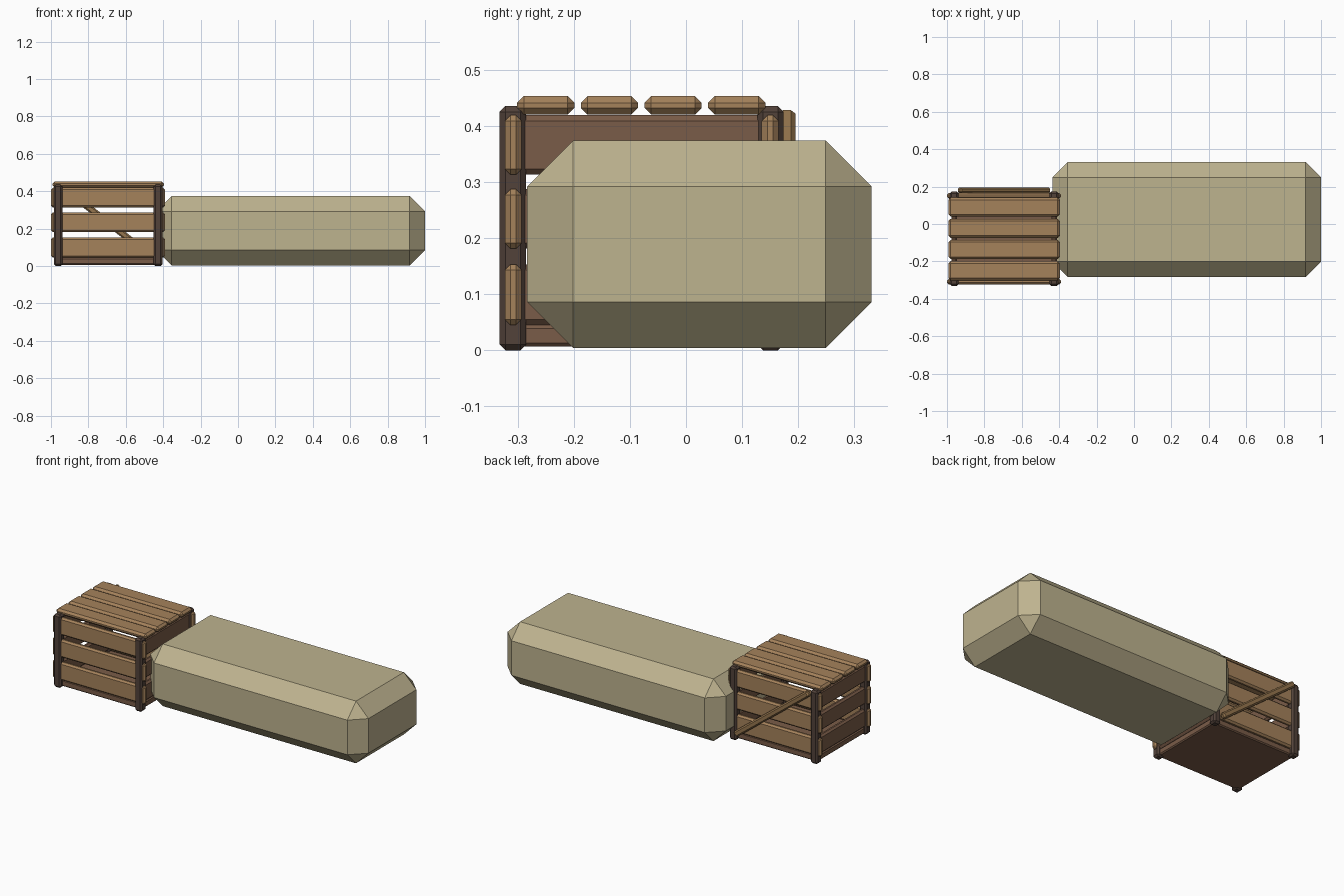
import bpy, bmesh, math
from mathutils import Matrix

if "Cube" in bpy.data.objects:
    bpy.data.objects.remove(bpy.data.objects["Cube"])


def material(name, r, g, b):
    lin = [((c / 255 + 0.055) / 1.055) ** 2.4 for c in (r, g, b)]
    m = bpy.data.materials.new(name)
    m.diffuse_color = (*lin, 1)
    m.use_nodes = True
    m.node_tree.nodes["Principled BSDF"].inputs["Base Color"].default_value = m.diffuse_color
    return m


CLOTH = material("khaki cloth", 190, 179, 143)
PLANK = material("light plank wood", 165, 130, 91)
PANEL = material("reddish wood", 122, 92, 72)
POST = material("dark post wood", 82, 66, 58)
BRACE = material("brace wood", 150, 118, 78)


def box(name, x, y, z, mat, bevel, tilt=0):
    """Chamfered box from (min, max) ranges, optionally tilted about y."""
    bm = bmesh.new()
    bmesh.ops.create_cube(bm, size=1)
    size = [r[1] - r[0] for r in (x, y, z)]
    bmesh.ops.scale(bm, vec=size, verts=bm.verts)
    bmesh.ops.bevel(bm, geom=bm.edges[:], offset=bevel, segments=1,
                    affect='EDGES')
    bmesh.ops.rotate(bm, matrix=Matrix.Rotation(tilt, 3, 'Y'), verts=bm.verts)
    me = bpy.data.meshes.new(name)
    bm.to_mesh(me)
    bm.free()
    me.materials.append(mat)
    ob = bpy.data.objects.new(name, me)
    ob.location = [(r[0] + r[1]) / 2 for r in (x, y, z)]
    bpy.context.collection.objects.link(ob)
    return ob


# Long padded block
box("padded_block", (-0.437, 1.0), (-0.283, 0.331), (0.004, 0.374), CLOTH, 0.082)

# Corner posts
for side, px in (("left", (-0.985, -0.938)), ("right", (-0.451, -0.404))):
    for end, py in (("front", (-0.332, -0.285)), ("back", (0.127, 0.174))):
        box(f"{end}_{side}_post", px, py, (0, 0.435), POST, 0.01)

# Three rows of slats around the crate
for i, z in enumerate(((0.045, 0.153), (0.181, 0.287), (0.313, 0.419))):
    box(f"front_slat_{i}", (-1.0, -0.39), (-0.323, -0.293), z, PLANK, 0.01)
    box(f"back_slat_{i}", (-1.0, -0.39), (0.135, 0.165), z, PLANK, 0.01)
    box(f"left_slat_{i}", (-0.977, -0.947), (-0.30, 0.142), z, PANEL, 0.01)
    box(f"right_slat_{i}", (-0.442, -0.412), (-0.30, 0.142), z, PANEL, 0.01)

# Lid planks
for i in range(4):
    y = -0.301 + 0.1135 * i
    box(f"lid_plank_{i}", (-0.992, -0.396), (y, y + 0.102), (0.42, 0.453), PLANK, 0.012)

# Base panel
box("base_panel", (-0.972, -0.417), (-0.31, 0.152), (0.007, 0.045), PANEL, 0.006)

# Diagonal brace across the back
box("back_brace", (-1.0, -0.39), (0.165, 0.195), (0.215, 0.25), BRACE, 0.008,
    math.radians(37.7))
